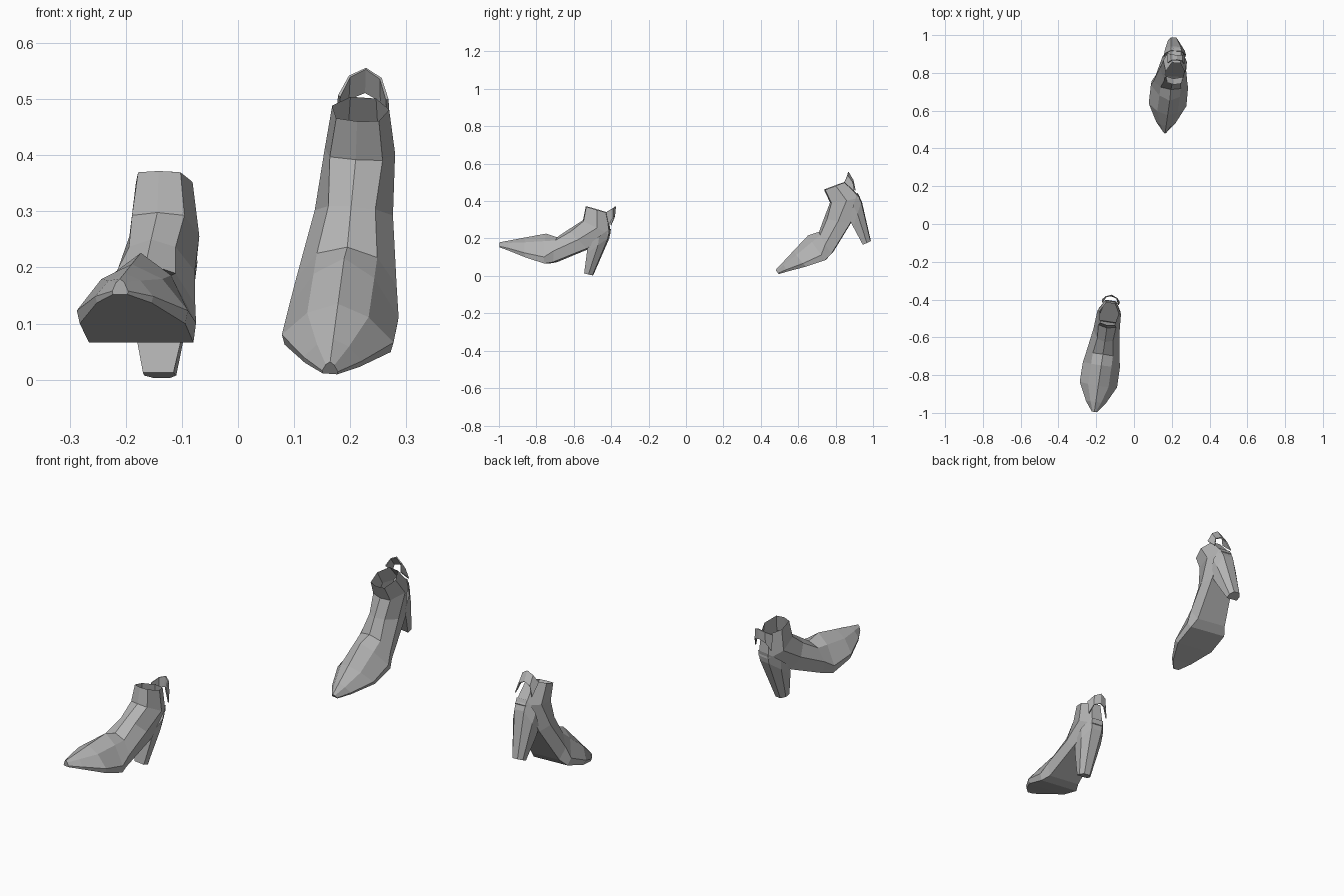
import bpy
import math
from mathutils import Matrix, Vector

cube = bpy.data.objects.get("Cube")
if cube:
    bpy.data.objects.remove(cube, do_unlink=True)

grey = bpy.data.materials.new("plain grey")
grey.use_nodes = True
GREY = (0.45, 0.45, 0.45, 1)
grey.diffuse_color = GREY
grey.node_tree.nodes["Principled BSDF"].inputs["Base Color"].default_value = GREY

PIVOT = Vector((0, -0.613, 0.19))


def section(low, high, width, half):
    """Closed ring between two (y, z) points; half lists (width share, height share)."""
    low, high = Vector(low), Vector(high)
    sides = half + [(-x, t) for x, t in reversed(half) if x]
    ring = []
    for x, t in sides:
        p = low.lerp(high, t)
        ring.append((x * width, p.x, p.y))
    return ring


def add_part(name, verts, faces, matrix):
    mesh = bpy.data.meshes.new(name)
    mesh.from_pydata([matrix @ (Vector(v) - PIVOT) for v in verts], [], faces)
    mesh.materials.append(grey)
    mesh.validate()
    obj = bpy.data.objects.new(name, mesh)
    bpy.context.collection.objects.link(obj)
    return obj


def loft(name, rings, matrix, cap_end):
    n = len(rings[0])
    verts = [v for ring in rings for v in ring]
    faces = [tuple(range(n))[::-1]]
    for r in range(len(rings) - 1):
        for i in range(n):
            j = (i + 1) % n
            faces.append((r * n + i, r * n + j, (r + 1) * n + j, (r + 1) * n + i))
    if cap_end:
        last = (len(rings) - 1) * n
        faces.append(tuple(range(last, last + n)))
    return add_part(name, verts, faces, matrix)


# Cross-section styles: flat-soled foot, arch and rounded ankle
FOOT = [(0.95, 0), (1, 0.22), (0.55, 0.75), (0, 1)]
ARCH = [(0.85, 0), (1, 0.45), (0.6, 0.87), (0, 1)]
ANKLE = [(0.45, 0), (1, 0.42), (0.75, 0.93), (0, 1)]

# Rings from toe to open collar: sole or back point, top or front point, half width
UPPER = [
    ((-0.998, 0.152), (-1.0, 0.18), 0.014, FOOT),
    ((-0.95, 0.137), (-0.945, 0.19), 0.052, FOOT),
    ((-0.85, 0.1), (-0.86, 0.206), 0.1, FOOT),
    ((-0.745, 0.066), (-0.75, 0.226), 0.099, FOOT),
    ((-0.70, 0.074), (-0.69, 0.207), 0.09, ARCH),
    ((-0.52, 0.147), (-0.625, 0.25), 0.07, ARCH),
    ((-0.405, 0.225), (-0.55, 0.298), 0.063, ANKLE),
    ((-0.417, 0.338), (-0.535, 0.372), 0.051, ANKLE),
]

# Heel rings from seat to tip: back point, front point, half width
HEEL_SHAPE = [(0.5, 0), (1, 0.45), (0.95, 1)]
HEEL = [
    ((-0.403, 0.25), (-0.515, 0.165), 0.058),
    ((-0.412, 0.2), (-0.522, 0.12), 0.053),
    ((-0.497, 0.003), (-0.54, 0.013), 0.029),
]

# Pull strap: upper edge and lower edge points, left half
STRAP = [
    ((0.043, -0.42, 0.34), (0.046, -0.405, 0.27)),
    ((0.028, -0.386, 0.36), (0.03, -0.386, 0.31)),
    ((0, -0.374, 0.371), (0, -0.379, 0.322)),
]


def build_boot(side, centre, pitch, yaw, roll):
    matrix = (Matrix.Translation(centre)
              @ Matrix.Rotation(math.radians(roll), 4, 'Y')
              @ Matrix.Rotation(math.radians(yaw), 4, 'Z')
              @ Matrix.Rotation(math.radians(pitch), 4, 'X'))
    loft(side + "_boot_upper", [section(*r) for r in UPPER], matrix, False)
    loft(side + "_boot_heel", [section(*r, HEEL_SHAPE) for r in HEEL], matrix, True)

    # Strap loop standing off the back of the collar
    pairs = STRAP + [tuple((-x, y, z) for x, y, z in p) for p in STRAP[-2::-1]]
    verts = [v for pair in pairs for v in pair]
    faces = [(2 * i, 2 * i + 1, 2 * i + 3, 2 * i + 2) for i in range(len(pairs) - 1)]
    strap = add_part(side + "_boot_pull_strap", verts, faces, matrix)
    solid = strap.modifiers.new("thickness", 'SOLIDIFY')
    solid.thickness = 0.005
    solid.offset = 0


build_boot("right", (-0.153, -0.613, 0.19), 0, -8.5, 0)
build_boot("left", (0.202, 0.7835, 0.268), 36.5, -4, 4)
